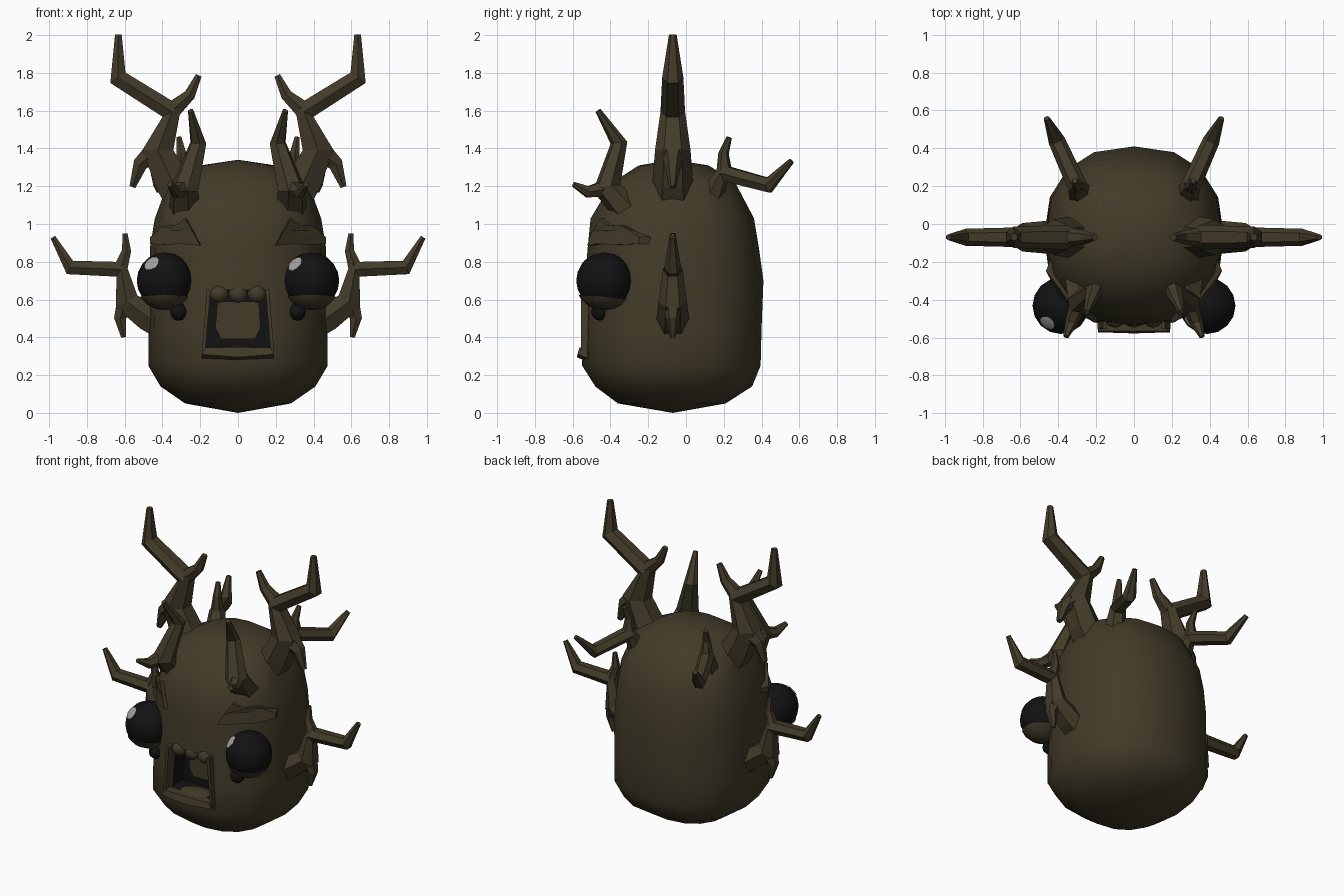
import bpy, bmesh, math
from mathutils import Vector

if "Cube" in bpy.data.objects:
    bpy.data.objects.remove(bpy.data.objects["Cube"])


def mat(name, rgb):
    m = bpy.data.materials.new(name)
    m.diffuse_color = (*rgb, 1)
    m.use_nodes = True
    m.node_tree.nodes["Principled BSDF"].inputs["Base Color"].default_value = m.diffuse_color
    return m


BARK = mat("bark brown", (0.055, 0.044, 0.022))
BLACK = mat("black", (0.006, 0.006, 0.007))
GLINT = mat("eye glint grey", (0.36, 0.36, 0.36))
CY, POWER = -0.07, 2.4


def finish(name, bm, material, smooth=None, mirror=False):
    bmesh.ops.recalc_face_normals(bm, faces=bm.faces)
    me = bpy.data.meshes.new(name)
    bm.to_mesh(me)
    bm.free()
    me.materials.append(material)
    ob = bpy.data.objects.new(name, me)
    bpy.context.collection.objects.link(ob)
    if smooth:
        smooth_ob(ob, smooth)
    if mirror:
        ob.modifiers.new("mirror", 'MIRROR')
    return ob


def select(ob):
    bpy.ops.object.select_all(action='DESELECT')
    ob.select_set(True)
    bpy.context.view_layer.objects.active = ob


def smooth_ob(ob, degrees):
    select(ob)
    bpy.ops.object.shade_smooth_by_angle(angle=math.radians(degrees))


def bridge(bm, rings):
    for a, b in zip(rings, rings[1:]):
        n = len(a)
        for i in range(n):
            bm.faces.new((a[i], a[(i + 1) % n], b[(i + 1) % n], b[i]))


def prism(name, front, back, material, **kw):
    """Solid between two matching outlines."""
    bm = bmesh.new()
    a = [bm.verts.new(p) for p in front]
    b = [bm.verts.new(p) for p in back]
    bridge(bm, [a, b])
    bm.faces.new(a)
    bm.faces.new(b)
    return finish(name, bm, material, **kw)


def ball(name, centre, r, material, cut=None, mirror=True, scale=(1, 1, 1), seg=16):
    """Sphere, optionally only the cap beyond cut = (direction, distance)."""
    bm = bmesh.new()
    bmesh.ops.create_uvsphere(bm, u_segments=seg, v_segments=seg * 5 // 8, radius=r)
    if cut:
        d = Vector(cut[0]).normalized()
        res = bmesh.ops.bisect_plane(bm, geom=bm.verts[:] + bm.edges[:] + bm.faces[:],
                                     plane_co=d * cut[1], plane_no=d, clear_inner=True)
        edges = [e for e in res['geom_cut'] if isinstance(e, bmesh.types.BMEdge)]
        bmesh.ops.holes_fill(bm, edges=edges)
    bmesh.ops.scale(bm, vec=scale, verts=bm.verts)
    bmesh.ops.translate(bm, vec=centre, verts=bm.verts)
    return finish(name, bm, material, smooth=40, mirror=mirror)


# Body: rounded barrel, rings of (z, half width, front y, back y)
RINGS = [(.05, .28, -.36, .21), (.14, .41, -.48, .35), (.25, .475, -.55, .395),
         (.45, .475, -.545, .4), (.7, .47, -.535, .41), (.88, .465, -.52, .385),
         (1.03, .44, -.505, .36), (1.22, .37, -.39, .26), (1.31, .2, -.25, .12)]


def front_y(x, z):
    """Y of the body's front surface at x, z."""
    for a, b in zip(RINGS, RINGS[1:]):
        if a[0] <= z <= b[0]:
            t = (z - a[0]) / (b[0] - a[0])
            hx, yf = (a[k] + (b[k] - a[k]) * t for k in (1, 2))
            u = min(abs(x) / hx, 0.97)
            return CY + (yf - CY) * (1 - u ** POWER) ** (1 / POWER)


def curve(v):
    return math.copysign(abs(v) ** (2 / POWER), v)


bm = bmesh.new()
rings = []
for z, hx, yf, yb in RINGS:
    ring = []
    for i in range(16):
        a = math.tau * i / 16
        s = curve(math.sin(a))
        ring.append(bm.verts.new((hx * curve(math.cos(a)),
                                  CY + s * ((yb - CY) if s > 0 else (CY - yf)), z)))
    rings.append(ring)
bridge(bm, rings)
for ring, z in ((rings[0], 0), (rings[-1], 1.34)):
    pole = bm.verts.new((0, CY, z))
    for i in range(16):
        bm.faces.new((ring[i], ring[(i + 1) % 16], pole))
body = finish("body", bm, BARK)

# Mouth cavity cut into the body
MOUTH = [(-.15, .65), (.15, .65), (.175, .34), (-.175, .34)]
cutter = prism("mouth_cutter", [(x, -.75, z) for x, z in MOUTH],
               [(x, -.36, z) for x, z in MOUTH], BLACK)
cutter.hide_render = True
cutter.hide_set(True)
body.data.materials.append(BLACK)
cut = body.modifiers.new("mouth", 'BOOLEAN')
cut.operation, cut.solver, cut.object = 'DIFFERENCE', 'EXACT', cutter
cut.material_mode = 'TRANSFER'
select(body)
bpy.ops.object.modifier_apply(modifier="mouth")
smooth_ob(body, 40)

# Mouth parts: throat plate, tongue, lower lip, side lips and teeth
THROAT = [(-.11, .59), (.11, .59), (.12, .45), (.09, .39), (-.09, .39), (-.12, .45)]
prism("throat", [(x, -.37, z) for x, z in THROAT], [(x, -.355, z) for x, z in THROAT], BARK)
ball("tongue", (0, -.46, .335), .1, BARK, mirror=False, scale=(1.15, .8, .2))
prism("lower_lip", [(-.19, -.572, .31), (0, -.578, .295), (.19, -.572, .31),
                    (.175, -.565, .345), (-.175, -.565, .345)],
      [(-.19, -.5, .28), (0, -.5, .26), (.19, -.5, .28), (.175, -.5, .345), (-.175, -.5, .345)], BARK)
SIDE = [(.145, .65), (.165, .655), (.192, .31), (.172, .34)]
prism("side_lip", [(x, -.555, z) for x, z in SIDE], [(x, -.48, z) for x, z in SIDE],
      BARK, mirror=True)
for i in (-1, 0, 1):
    ball("tooth", (i * .1, -.5, .63), .053, BARK, mirror=False, scale=(1, .9, .9), seg=10)

# Eyes with lower lids, glints and small spots beneath
EYE = Vector((.387, -.432, .70))
ball("eye", EYE, .149, BLACK)
ball("lower_eyelid", EYE, .157, BARK, cut=((0, -.08, -1), .085))
for side, direction in ((-1, (-.48, -.62, .62)), (1, (-.58, -.55, .60))):
    ball("eye_glint", (EYE.x * side, EYE.y, EYE.z), .154, GLINT,
         cut=(direction, .147), mirror=False, seg=32)
ball("eye_spot", (.315, -.455, .535), .047, BLACK, seg=10)

# Brows following the curve of the body
for name, outline, out in (
        ("brow", [(.2, .885), (.3, .895), (.4, .89), (.465, .895), (.465, .93), (.41, .98),
                  (.33, .985), (.24, .96)], .03),
        ("brow_crest", [(.24, .96), (.34, .965), (.43, .96), (.40, .99), (.33, .995), (.28, 1.03)], .022)):
    prism(name, [(x, front_y(x, z) - out, z) for x, z in outline],
          [(x * .93, front_y(x, z) + .05, z) for x, z in outline], BARK, mirror=True)


# Antlers: six-sided tapering branches lying in a plane with normal w
def antler(name, branches, w):
    bm = bmesh.new()
    for path in branches:
        pts = [Vector(p[0]) for p in path]
        rings = []
        for i, (p, (_, r)) in enumerate(zip(pts, path)):
            t = (pts[min(i + 1, len(pts) - 1)] - pts[max(i - 1, 0)]).normalized()
            n = (w - t * w.dot(t)).normalized()
            q = t.cross(n)
            rings.append([bm.verts.new(p + r * (n * math.cos(k * math.pi / 3)
                                                + q * math.sin(k * math.pi / 3)))
                          for k in range(6)])
        bridge(bm, rings)
        bm.faces.new(rings[0])
        bm.faces.new(rings[-1])
    finish(name, bm, BARK, mirror=True)


# Shared antler shape (out, up, radius) measured from its fork
SHAPE = [[(-.25, -.3, .1), (-.14, -.25, .085), (-.03, -.17, .075), (0, 0, .052),
          (.27, .01, .045), (.36, .17, .016)],
         [(0, .01, .042), (-.03, .1, .028), (-.022, .19, .015)],
         [(-.03, -.17, .06), (.005, -.26, .036), (-.015, -.36, .015)]]


def shaped_antler(name, fork, out, degrees, size):
    out, up = Vector(out).normalized(), Vector((0, 0, 1))
    c, s = math.cos(math.radians(degrees)), math.sin(math.radians(degrees))
    antler(name, [[(Vector(fork) + size * (out * (u * c - v * s) + up * (u * s + v * c)), r * size)
                   for u, v, r in path] for path in SHAPE], out.cross(up))


shaped_antler("side_antler", (.62, CY, .76), (1, 0, 0), 0, 1)
shaped_antler("top_antler", (.35, CY, 1.595), (1, 0, 0), 30, 1.25)
shaped_antler("back_antler", (.3, .2, 1.27), (.41, .91, 0), -16, 1)
antler("front_antler",
       [[((.28, -.28, 1.05), .09), ((.28, -.42, 1.19), .075), ((.21, -.355, 1.43), .045),
         ((.25, -.465, 1.6), .016)],
        [((.29, -.42, 1.19), .05), ((.33, -.52, 1.17), .034), ((.36, -.595, 1.21), .015)]],
       Vector((.93, .36, 0)))
